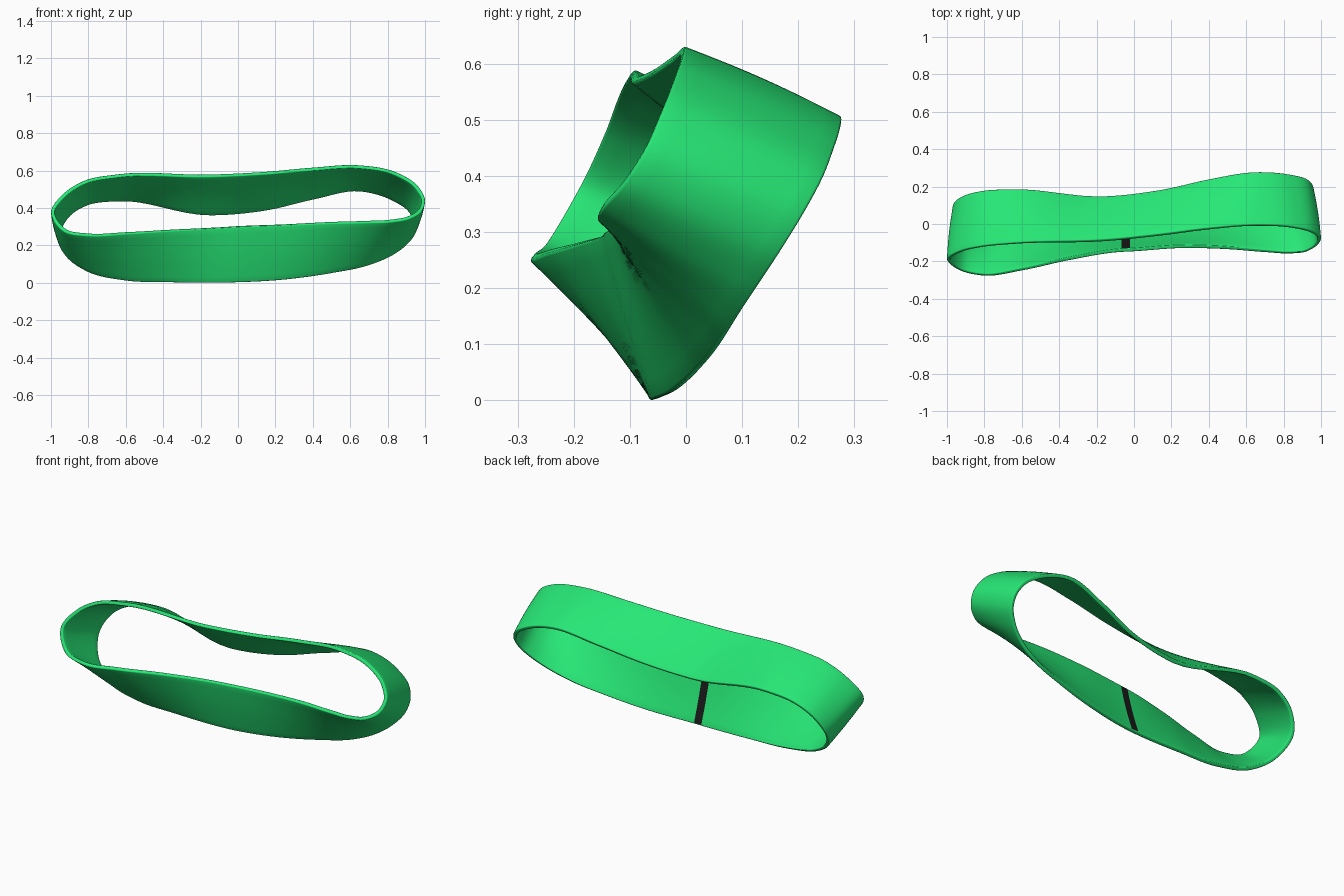
import bpy, bmesh, math
from mathutils import Vector

if "Cube" in bpy.data.objects:
    bpy.data.objects.remove(bpy.data.objects["Cube"])

THICK, ROUND, BOW = 0.02, 0.005, 0.005
STEPS, ACROSS = 8, 10

# Stations round the loop: upper rim (x, y, z), lower rim (x, y, z).
# The first segment is where the dark join stripe sits.
STATIONS = [
    (-.065, -.15, .294, -.065, -.062, 0), (-.02, -.148, .297, -.02, -.06, .001),
    (.25, -.13, .307, .25, -.028, .016), (.5, -.136, .317, .5, .012, .05),
    (.7, -.152, .32, .7, .05, .092), (.82, -.159, .324, .82, .085, .142),
    (.92, -.149, .342, .9, .125, .2), (.985, -.11, .386, .95, .17, .268),
    (1.0, -.073, .445, .957, .205, .325), (.96, -.04, .52, .93, .238, .385),
    (.85, -.013, .59, .83, .266, .455), (.65, -.003, .629, .65, .278, .505),
    (.4, -.02, .617, .4, .24, .46), (.15, -.05, .595, .15, .185, .4),
    (-.15, -.08, .58, -.15, .15, .373), (-.65, -.1, .58, -.65, .187, .452),
    (-.82, -.117, .547, -.81, .178, .43), (-.93, -.142, .48, -.91, .153, .37),
    (-1.0, -.187, .38, -.967, .105, .265), (-.93, -.25, .273, -.92, .02, .14),
    (-.8, -.278, .25, -.8, -.035, .055), (-.6, -.25, .26, -.6, -.06, .01),
    (-.35, -.195, .277, -.35, -.063, .001),
]


def smooth_loop(pts):
    """Closed cubic curve through pts, with slopes weighted by spacing."""
    n = len(pts)
    gap = [(pts[(i + 1) % n] - pts[i]).length for i in range(n)]
    slope = []
    for i in range(n):
        d0 = (pts[i] - pts[i - 1]) / gap[i - 1]
        d1 = (pts[(i + 1) % n] - pts[i]) / gap[i]
        slope.append((d0 * gap[i] + d1 * gap[i - 1]) / (gap[i - 1] + gap[i]))
    out = []
    for i in range(n):
        j = (i + 1) % n
        for k in range(STEPS):
            t = k / STEPS
            out.append(pts[i] * (2*t**3 - 3*t**2 + 1) + pts[j] * (3*t**2 - 2*t**3)
                       + slope[i] * gap[i] * (t**3 - 2*t**2 + t)
                       + slope[j] * gap[i] * (t**3 - t**2))
    return out


def section(width):
    """Slightly bowed, rounded strip cross-section as (across, inward) offsets."""
    pts = []

    def corner(cx, cy, start):
        for a in (0, 30, 60, 90):
            r = math.radians(start + a)
            pts.append((cx + ROUND * math.cos(r), cy + ROUND * math.sin(r)))

    flat = [ROUND + (width - 2 * ROUND) * k / ACROSS for k in range(1, ACROSS)]
    corner(ROUND, ROUND, 180)
    pts += [(u, 0) for u in flat]
    corner(width - ROUND, ROUND, 270)
    corner(width - ROUND, THICK - ROUND, 0)
    pts += [(u, THICK) for u in reversed(flat)]
    corner(ROUND, THICK - ROUND, 90)
    return [(u, v - BOW * math.sin(math.pi * u / width)) for u, v in pts]


def material(name, colour):
    m = bpy.data.materials.new(name)
    m.diffuse_color = (*colour, 1)
    m.use_nodes = True
    m.node_tree.nodes["Principled BSDF"].inputs["Base Color"].default_value = m.diffuse_color
    return m


upper = smooth_loop([Vector(s[:3]) for s in STATIONS])
lower = smooth_loop([Vector(s[3:]) for s in STATIONS])
count = len(upper)

# Twisted band swept round the loop
bm = bmesh.new()
rings = []
for i in range(count):
    a, b = upper[i], lower[i]
    j = (i + 1) % count
    tangent = (upper[j] + lower[j]) - (upper[i - 1] + lower[i - 1])
    across = (b - a).normalized()
    inward = tangent.cross(across).normalized()
    rings.append([bm.verts.new(a + across * u + inward * v)
                  for u, v in section((b - a).length)])
size = len(rings[0])
inner_start = 3 * 4 + ACROSS - 2      # first edge of the flat inner side
for i in range(count):
    r0, r1 = rings[i], rings[(i + 1) % count]
    for k in range(size):
        m = (k + 1) % size
        f = bm.faces.new((r0[k], r0[m], r1[m], r1[k]))
        # dark stripe only on the inner side of the first segment
        stripe = i < STEPS and inner_start <= k < inner_start + ACROSS
        f.material_index = 1 if stripe else 0
        f.smooth = True
bmesh.ops.recalc_face_normals(bm, faces=bm.faces)

mesh = bpy.data.meshes.new("band")
bm.to_mesh(mesh)
bm.free()
band = bpy.data.objects.new("band", mesh)
bpy.context.collection.objects.link(band)
mesh.materials.append(material("green", (0.02, 0.80, 0.18)))
mesh.materials.append(material("black", (0.01, 0.01, 0.01)))

bpy.context.view_layer.objects.active = band
band.select_set(True)
bpy.ops.object.shade_smooth_by_angle(angle=math.radians(40))
